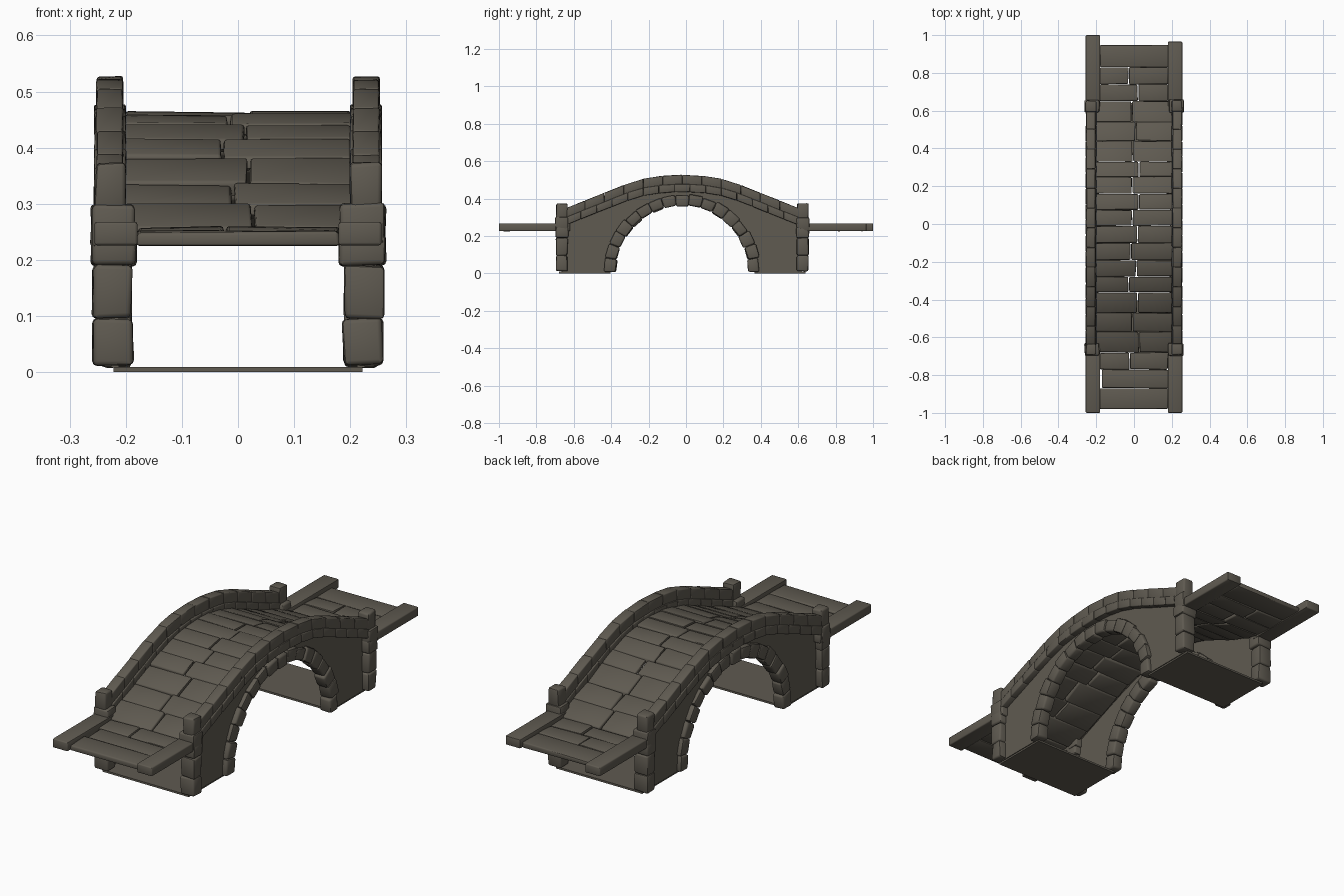
import bpy, bmesh, math, random

if "Cube" in bpy.data.objects:
    bpy.data.objects.remove(bpy.data.objects["Cube"])

random.seed(4)
CY = -0.02                      # the arch is centred slightly towards the front

stone = bpy.data.materials.new("dark grey brown")
stone.diffuse_color = (0.115, 0.103, 0.082, 1)
stone.use_nodes = True
stone.node_tree.nodes["Principled BSDF"].inputs["Base Color"].default_value = stone.diffuse_color


def prism(bm, pts, x0, x1, jit=0.0):
    """Extrude a y-z outline from x0 to x1, with optional hand-cut wobble."""
    def j():
        return random.uniform(-jit, jit)
    a = [bm.verts.new((x0 + j(), y + j(), z + j())) for y, z in pts]
    b = [bm.verts.new((x1 + j(), y + j(), z + j())) for y, z in pts]
    n = len(pts)
    bm.faces.new(a)
    bm.faces.new(b[::-1])
    for i in range(n):
        bm.faces.new((a[i], b[i], b[(i + 1) % n], a[(i + 1) % n]))


def box(bm, y0, y1, z0, z1, x0, x1, jit=0.0):
    prism(bm, [(y0, z0), (y1, z0), (y1, z1), (y0, z1)], x0, x1, jit)


def finish(bm, name, bevel=0.0):
    bmesh.ops.recalc_face_normals(bm, faces=bm.faces)
    if bevel:
        bmesh.ops.bevel(bm, geom=bm.edges[:], offset=bevel, segments=2,
                        profile=0.5, affect='EDGES', clamp_overlap=True)
    me = bpy.data.meshes.new(name)
    bm.to_mesh(me)
    bm.free()
    me.materials.append(stone)
    ob = bpy.data.objects.new(name, me)
    bpy.context.collection.objects.link(ob)
    bpy.ops.object.select_all(action='DESELECT')
    ob.select_set(True)
    bpy.context.view_layer.objects.active = ob
    bpy.ops.object.shade_smooth_by_angle(angle=math.radians(45))


def curve(table, y):
    """Height at y, interpolated from a symmetric (distance, height) profile."""
    t = abs(y - CY)
    for (t0, z0), (t1, z1) in zip(table, table[1:]):
        if t <= t1:
            return z0 + (z1 - z0) * (t - t0) / (t1 - t0)
    return table[-1][1]


COPING = [(0, .527), (.1, .522), (.2, .508), (.3, .477), (.4, .437), (.63, .345)]
DECK = [(0, .464), (.1, .458), (.2, .438), (.3, .402), (.45, .337), (.6, .282),
        (.68, .252), (1.1, .25)]
R_IN, R_OUT, Z_ARCH = .355, .415, .008

for s, side in ((-1, "left"), (1, "right")):
    # thin spandrel wall with the arch cut out of its outline
    bm = bmesh.new()
    ys = [CY - .64 + 1.28 * i / 32 for i in range(33)]
    outline = [(y, curve(COPING, y) - .05) for y in ys]
    r = R_OUT - .03
    arch = [(CY + r * math.cos(math.pi * i / 32), Z_ARCH + r * math.sin(math.pi * i / 32))
            for i in range(33)]
    outline += [(CY + .64, Z_ARCH)] + arch + [(CY - .64, Z_ARCH)]
    prism(bm, outline, s * .212, s * .226)
    finish(bm, side + "_wall")

    # ring of arch stones
    bm = bmesh.new()
    n = 17
    for i in range(n):
        a0, a1 = math.pi * i / n, math.pi * (i + 1) / n
        ro, ri = R_OUT + random.uniform(-.006, .006), R_IN + random.uniform(-.004, .004)
        quad = [(CY + q * math.cos(a), Z_ARCH + q * math.sin(a))
                for q, a in ((ri, a0), (ro, a0), (ro, a1), (ri, a1))]
        prism(bm, quad, s * .19, s * (.245 + random.uniform(-.004, .004)), .002)
    finish(bm, side + "_arch_stones", .009)

    # parapet: a wider lower course and a narrower coping on top
    for name, top, low, xi, xo, n in (("parapet_course", -.048, -.09, .2, .256, 15),
                                      ("coping", 0, -.052, .205, .252, 12)):
        bm = bmesh.new()
        for i in range(n):
            y0, y1 = (CY - .625 + 1.25 * k / n for k in (i, i + 1))
            z0, z1 = curve(COPING, y0), curve(COPING, y1)
            prism(bm, [(y0, z0 + low), (y1, z1 + low), (y1, z1 + top), (y0, z0 + top)],
                  s * xi, s * xo, .0012)
        finish(bm, side + "_" + name, .004)

    for e, end in ((-1, "front"), (1, "back")):
        # corner post of stacked blocks with a small cap
        bm = bmesh.new()
        yc = CY + e * .644
        for z0, z1, xi, xo, h in ((.013, .096, .187, .258, .03), (.096, .19, .19, .259, .031),
                                  (.19, .245, .181, .262, .034), (.222, .3, .183, .262, .034),
                                  (.29, .373, .2, .255, .029)):
            box(bm, yc - h, yc + h, z0, z1, s * xi, s * xo, .003)
        finish(bm, f"{end}_{side}_post", .008)

        # landing side beam
        bm = bmesh.new()
        tip = .965 if (s, e) == (1, 1) else 1.0
        box(bm, e * .62, e * tip, .226, .268, s * .179, s * .256, 0)
        finish(bm, f"{end}_{side}_landing_beam", .005)

# base plates under the two piers
for e, end in ((-1, "front"), (1, "back")):
    bm = bmesh.new()
    box(bm, CY + e * .385, CY + e * .66, 0, .009, -.222, .222)
    finish(bm, end + "_base_plate")

# deck planks: rows split near the middle, following the hump
rows = [-.98, -.87, -.77, -.68, -.57, -.47, -.36, -.28, -.19, -.1, -.01, .075,
        .16, .25, .33, .44, .54, .65, .74, .83, .95]
bm = bmesh.new()
for i, (y0, y1) in enumerate(zip(rows, rows[1:])):
    landing = abs((y0 + y1) / 2 - CY) > .67
    w = .18 if landing else .203
    seam = (.02 if i % 2 else -.018) + random.uniform(-.012, .012)
    if i in (0, 19):
        spans = [(-w, w)]
    elif i == 1:
        spans = [(-w + .01, w)]
    else:
        spans = [(-w, seam - .003), (seam + .003, w)]
    for x0, x1 in spans:
        a, b = y0 + .001, y1 - .001
        za, zb = curve(DECK, a), curve(DECK, b)
        prism(bm, [(a, za - .024), (b, zb - .024), (b, zb), (a, za)], x0, x1, .003)
finish(bm, "deck_planks", .006)
